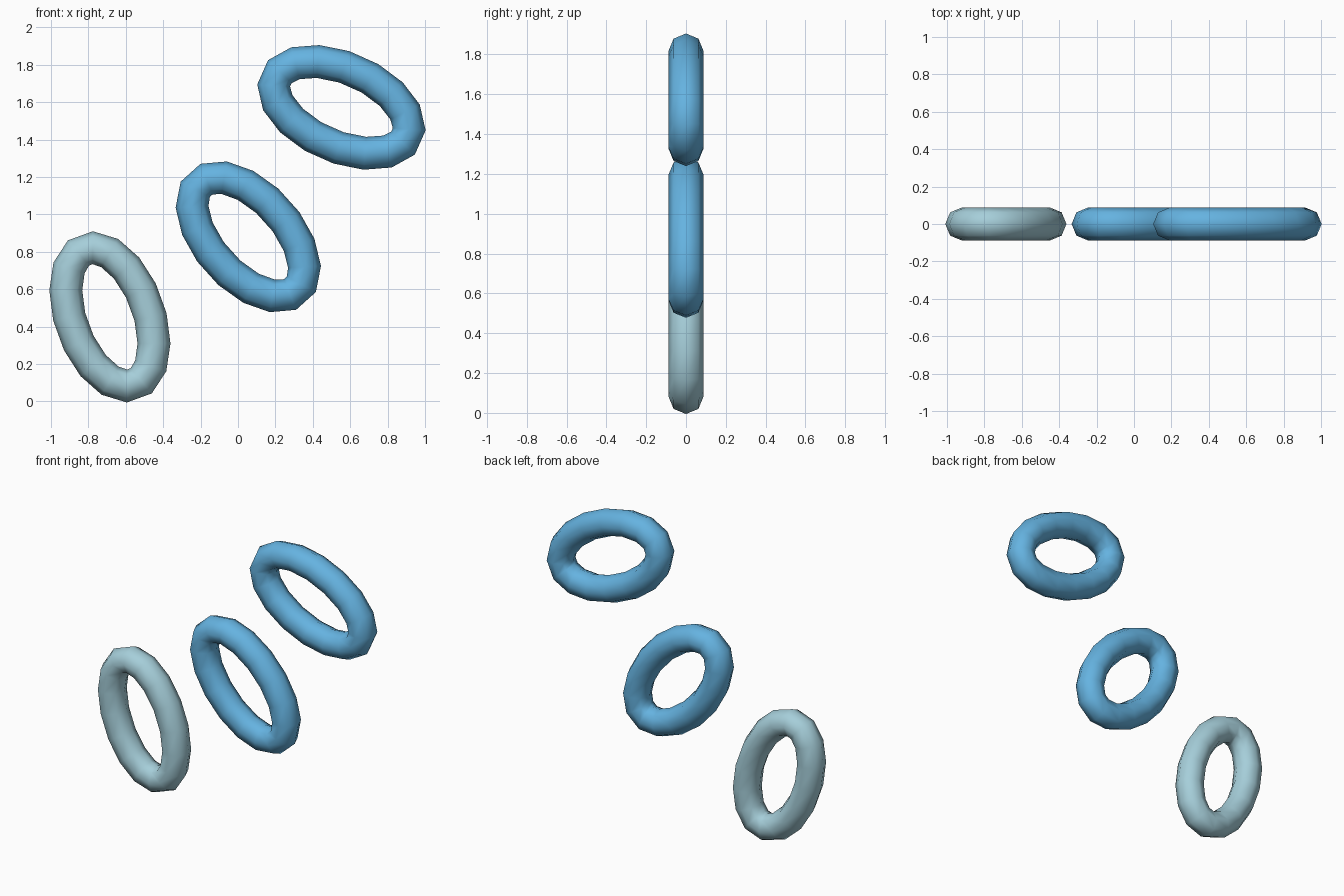
import bpy, bmesh, math
from mathutils import Vector, Matrix

if "Cube" in bpy.data.objects:
    bpy.data.objects.remove(bpy.data.objects["Cube"])

SEGMENTS, SIDES = 16, 8
LONG, SHORT, TUBE = 0.386, 0.208, 0.088   # centre-line half axes, tube radius


def material(name, colour):
    m = bpy.data.materials.new(name)
    m.diffuse_color = (*colour, 1)
    m.use_nodes = True
    m.node_tree.nodes["Principled BSDF"].inputs["Base Color"].default_value = m.diffuse_color
    return m


def oval_ring(name, x, z, tilt, mat):
    """Round tube swept around an ellipse in the xz plane, leaning left."""
    bm = bmesh.new()
    turn = Matrix.Rotation(math.radians(-tilt), 3, 'Y')
    loops = []
    for i in range(SEGMENTS):
        t = math.tau * (i + 0.5) / SEGMENTS
        centre = Vector((SHORT * math.cos(t), 0, LONG * math.sin(t)))
        out = Vector((LONG * math.cos(t), 0, SHORT * math.sin(t))).normalized()
        loop = []
        for j in range(SIDES):
            a = math.tau * j / SIDES
            p = centre + TUBE * (out * math.cos(a) + Vector((0, math.sin(a), 0)))
            loop.append(bm.verts.new(turn @ p))
        loops.append(loop)
    for i in range(SEGMENTS):
        a, b = loops[i], loops[(i + 1) % SEGMENTS]
        for j in range(SIDES):
            k = (j + 1) % SIDES
            bm.faces.new((a[j], a[k], b[k], b[j])).smooth = True
    bmesh.ops.recalc_face_normals(bm, faces=bm.faces)
    mesh = bpy.data.meshes.new(name)
    bm.to_mesh(mesh)
    bm.free()
    mesh.materials.append(mat)
    ob = bpy.data.objects.new(name, mesh)
    ob.location = (x, 0, z)
    bpy.context.collection.objects.link(ob)


pale = material("pale blue", (0.38, 0.62, 0.70))
blue = material("sky blue", (0.13, 0.45, 0.75))

# Three rings climbing to the right, each leaning further over
oval_ring("lower_ring", -0.685, 0.452, 20, pale)
oval_ring("middle_ring", 0.055, 0.88, 42, blue)
oval_ring("upper_ring", 0.553, 1.572, 66, blue)
